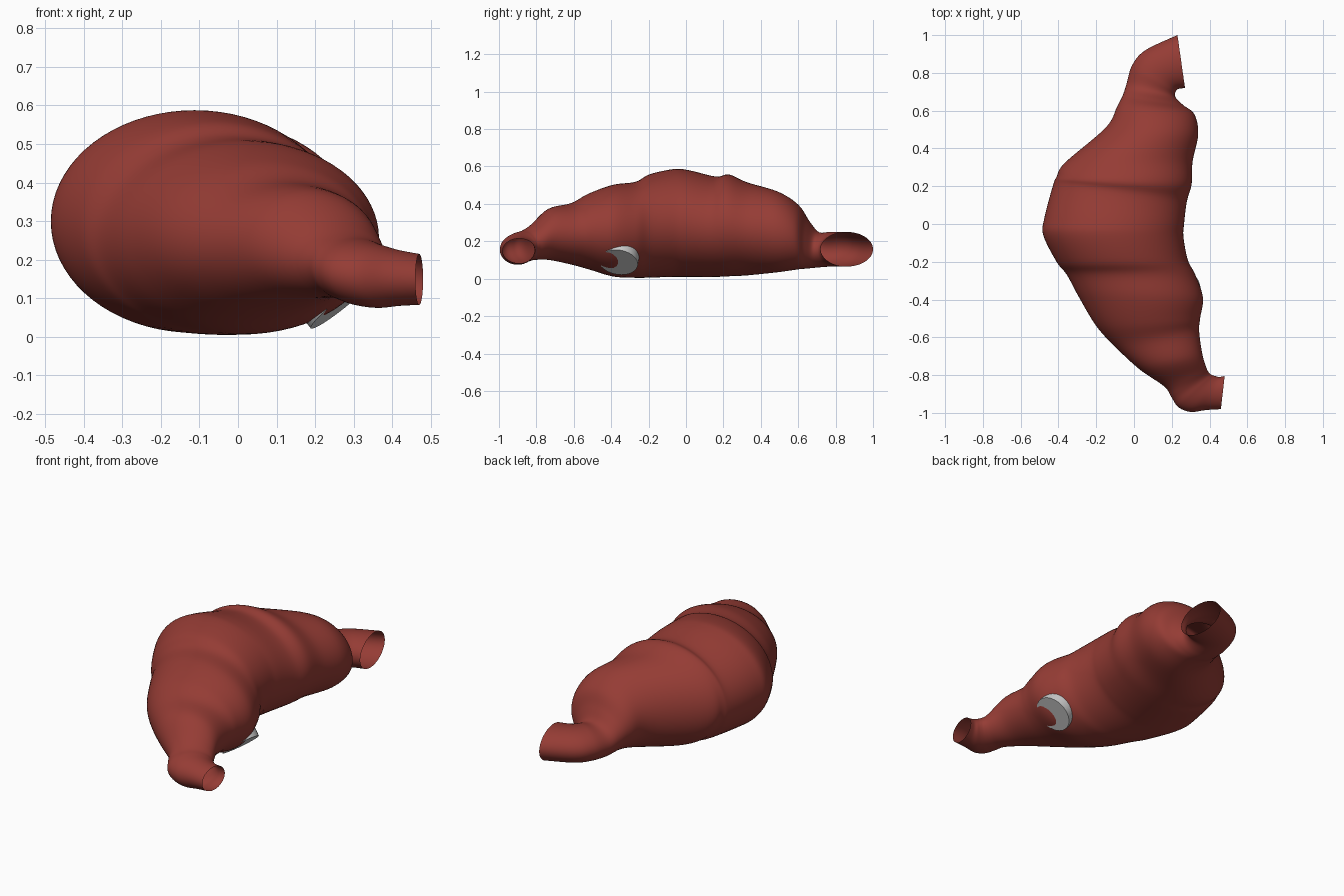
import bpy, bmesh, math
from mathutils import Vector

if "Cube" in bpy.data.objects:
    bpy.data.objects.remove(bpy.data.objects["Cube"])


def material(name, rgb):
    m = bpy.data.materials.new(name)
    m.diffuse_color = (*rgb, 1)
    m.use_nodes = True
    m.node_tree.nodes["Principled BSDF"].inputs["Base Color"].default_value = m.diffuse_color
    return m


red = material("flesh red", (0.30, 0.045, 0.035))
grey = material("pale grey", (0.60, 0.60, 0.60))

# cross-sections along the body: left x, y, right x, y, bottom z, top z
SECTIONS = [
    (.23, 1.0, .27, .72, .065, .25),
    (.06, .92, .235, .715, .065, .25),
    (-.01, .84, .22, .70, .065, .25),
    (-.04, .74, .22, .67, .06, .25),
    (-.06, .68, .26, .63, .055, .31),
    (-.09, .62, .32, .58, .05, .395),
    (-.15, .51, .34, .475, .035, .465),
    (-.365, .325, .31, .33, .018, .515),
    (-.41, .25, .305, .21, .013, .557),
    (-.43, .20, .28, .12, .01, .546),
    (-.475, .03, .265, 0, .01, .58),
    (-.48, -.06, .262, -.07, .01, .586),
    (-.41, -.20, .285, -.19, .006, .558),
    (-.355, -.27, .325, -.27, .005, .518),
    (-.29, -.39, .365, -.39, .012, .502),
    (-.2, -.54, .35, -.5, .05, .455),
    (-.1, -.65, .345, -.57, .075, .405),
    (.03, -.77, .362, -.69, .1, .375),
    (.16, -.86, .385, -.765, .1, .295),
    (.2, -.92, .40, -.79, .09, .262),
    (.235, -.97, .415, -.80, .08, .25),
    (.30, -.995, .43, -.805, .075, .238),
    (.38, -.985, .45, -.81, .08, .225),
    (.46, -.98, .48, -.805, .083, .215),
]


def smooth_sections(keys, steps):
    """Catmull-Rom interpolation of the section values."""
    out = []
    for i in range(len(keys) - 1):
        p0, p1 = keys[max(i - 1, 0)], keys[i]
        p2, p3 = keys[i + 1], keys[min(i + 2, len(keys) - 1)]
        for s in range(steps):
            t = s / steps
            out.append([0.5 * (2 * b + (c - a) * t + (2 * a - 5 * b + 4 * c - d) * t * t
                               + (3 * b - a - 3 * c + d) * t ** 3)
                        for a, b, c, d in zip(p0, p1, p2, p3)])
    out.append(list(keys[-1]))
    return out


# bulging tube body, open at both ends
N = 72
bm = bmesh.new()
rings = []
for lx, ly, rx, ry, zb, zt in smooth_sections(SECTIONS, 6):
    mid = Vector(((lx + rx) / 2, (ly + ry) / 2, (zb + zt) / 2))
    side = Vector(((rx - lx) / 2, (ry - ly) / 2, 0))
    up = Vector((0, 0, (zt - zb) / 2))
    rings.append([bm.verts.new(mid + side * math.cos(a) + up * math.sin(a))
                  for a in (2 * math.pi * k / N for k in range(N))])
for a, b in zip(rings, rings[1:]):
    for k in range(N):
        j = (k + 1) % N
        bm.faces.new((a[k], b[k], b[j], a[j]))
bmesh.ops.recalc_face_normals(bm, faces=bm.faces)
# outward check using the side of the widest ring
bm.normal_update()
f = bm.faces[len(bm.faces) // 2 // N * N]
if f.normal.x < 0:
    bmesh.ops.reverse_faces(bm, faces=bm.faces)
for f in bm.faces:
    f.smooth = True
me = bpy.data.meshes.new("organ_body")
bm.to_mesh(me)
bm.free()
me.materials.append(red)
bpy.context.collection.objects.link(bpy.data.objects.new("organ_body", me))

# round grey plug on the lower right side
axis = Vector((.62, -.13, -.77)).normalized()
depth = 0.07
face = Vector((.263, -.36, .097)) + axis * 0.012
bpy.ops.mesh.primitive_cylinder_add(vertices=48, radius=.105, depth=depth,
                                    location=face - axis * depth / 2,
                                    rotation=axis.to_track_quat('Z', 'Y').to_euler())
plug = bpy.context.object
plug.name = "side_plug"
plug.data.materials.append(grey)
bpy.ops.object.shade_smooth_by_angle()
